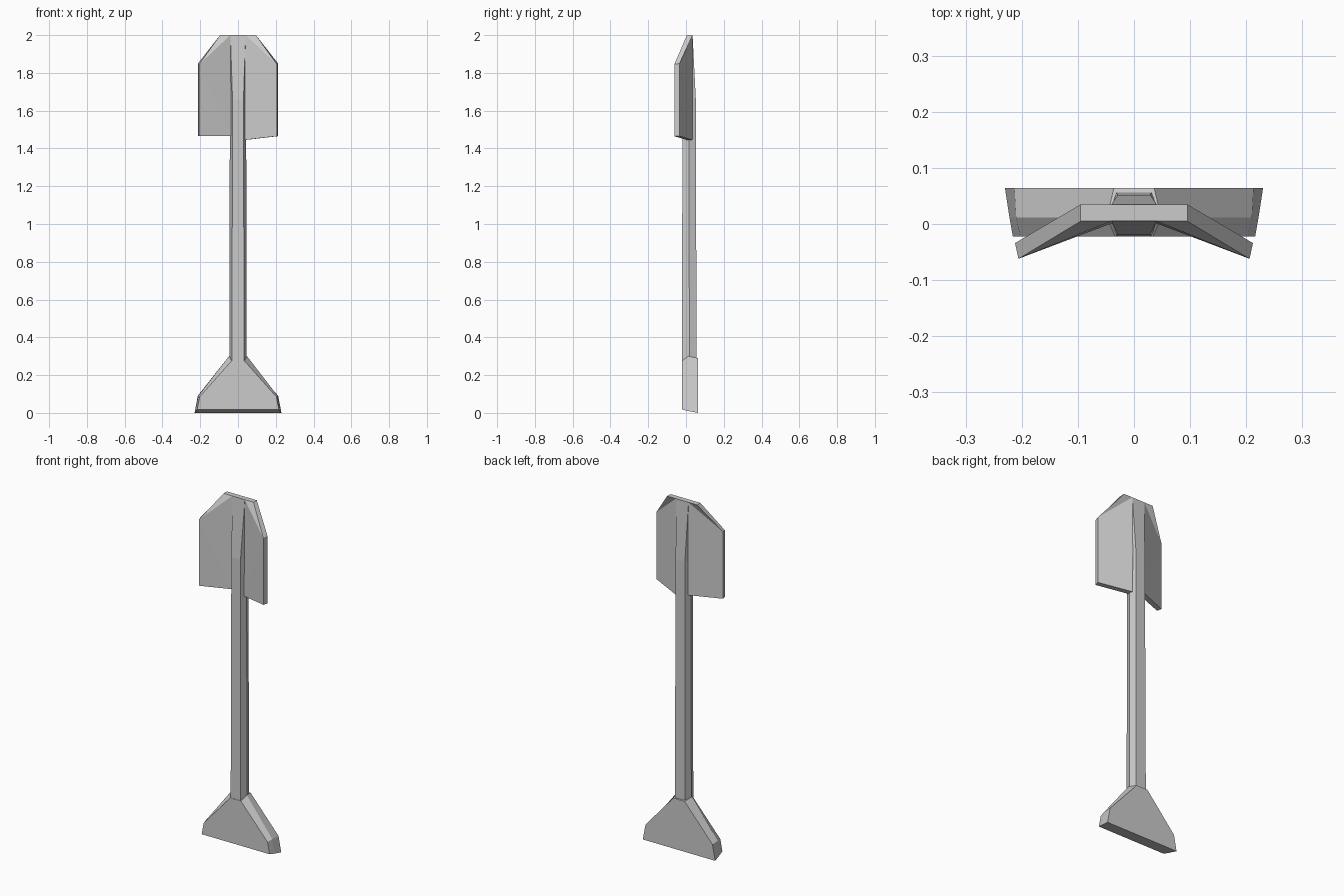
import bpy, bmesh

if "Cube" in bpy.data.objects:
    bpy.data.objects.remove(bpy.data.objects["Cube"])


def loft(name, rings):
    """Skin a closed solid through rings of equal point count."""
    bm = bmesh.new()
    loops = [[bm.verts.new(p) for p in ring] for ring in rings]
    n = len(loops[0])
    for a, b in zip(loops, loops[1:]):
        for i in range(n):
            j = (i + 1) % n
            bm.faces.new((a[i], a[j], b[j], b[i]))
    bm.faces.new(loops[0][::-1])
    bm.faces.new(loops[-1])
    bmesh.ops.recalc_face_normals(bm, faces=bm.faces)
    me = bpy.data.meshes.new(name)
    bm.to_mesh(me)
    bm.free()
    ob = bpy.data.objects.new(name, me)
    bpy.context.collection.objects.link(ob)
    return ob


def hexagon(z, flat, side, front, back):
    mid = (front + back) / 2
    return [(-flat, front, z), (flat, front, z), (side, mid, z),
            (flat, back, z), (-flat, back, z), (-side, mid, z)]


# Six-sided shaft, flattening into the blade at the top
loft("shaft", [
    hexagon(0.25, 0.032, 0.046, -0.021, 0.056),
    hexagon(1.66, 0.029, 0.043, -0.019, 0.052),
    hexagon(1.995, 0.040, 0.042, 0.005, 0.035),
])

# Swept blade wings: (x, y, z) outlines on the front and back surfaces
for side, name in ((1, "right_blade_wing"), (-1, "left_blade_wing")):
    low = 1.445 if side > 0 else 1.465
    front = [(0, 0.005, low), (0.035, 0.003, low), (0.206, -0.062, 1.465),
             (0.206, -0.062, 1.845), (0.095, 0.005, 2), (0, 0.005, 2)]
    back = [(0, 0.034, low), (0.04, 0.033, low), (0.212, -0.034, 1.465),
            (0.212, -0.034, 1.85), (0.095, 0.035, 2), (0, 0.035, 2)]
    wing = loft(name, [[(side * x, y, z) for x, y, z in ring]
                       for ring in (front, back)])
    # Split the bent front and back surfaces into flat facets
    bm = bmesh.new()
    bm.from_mesh(wing.data)
    for ring_start in (0, 6):
        bm.verts.ensure_lookup_table()
        v = [bm.verts[ring_start + i] for i in range(6)]
        face = next(f for f in bm.faces if len(f.verts) == 6 and v[0] in f.verts)
        bm.faces.remove(face)
        inner = bm.verts.new((side * 0.04, v[5].co.y, 2))
        edge = bm.edges.get((v[4], v[5]))
        top = edge.link_faces[0]
        rim = [w for w in top.verts]
        i, j = rim.index(v[4]), rim.index(v[5])
        rim.insert(max(i, j) if abs(i - j) == 1 else 0, inner)
        bm.faces.remove(top)
        bm.edges.remove(edge)
        bm.faces.new(rim)
        bm.faces.new((v[0], v[1], inner, v[5]))
        bm.faces.new((v[1], v[2], v[3]))
        bm.faces.new((v[1], v[3], inner))
        bm.faces.new((v[3], v[4], inner))
    bmesh.ops.recalc_face_normals(bm, faces=bm.faces)
    bm.to_mesh(wing.data)
    bm.free()


# Flared grip at the foot, with a sloping end face
def outline(half, y):
    return [(x, y, z) for x, z in half] + [(-x, y, z) for x, z in half[::-1]]


loft("grip", [
    outline([(0.216, 0.018), (0.203, 0.085), (0.034, 0.275)], -0.022),
    outline([(0.222, 0.01), (0.210, 0.09), (0.048, 0.300)], 0.012),
    outline([(0.230, 0.0), (0.213, 0.09), (0.036, 0.290)], 0.064),
])
